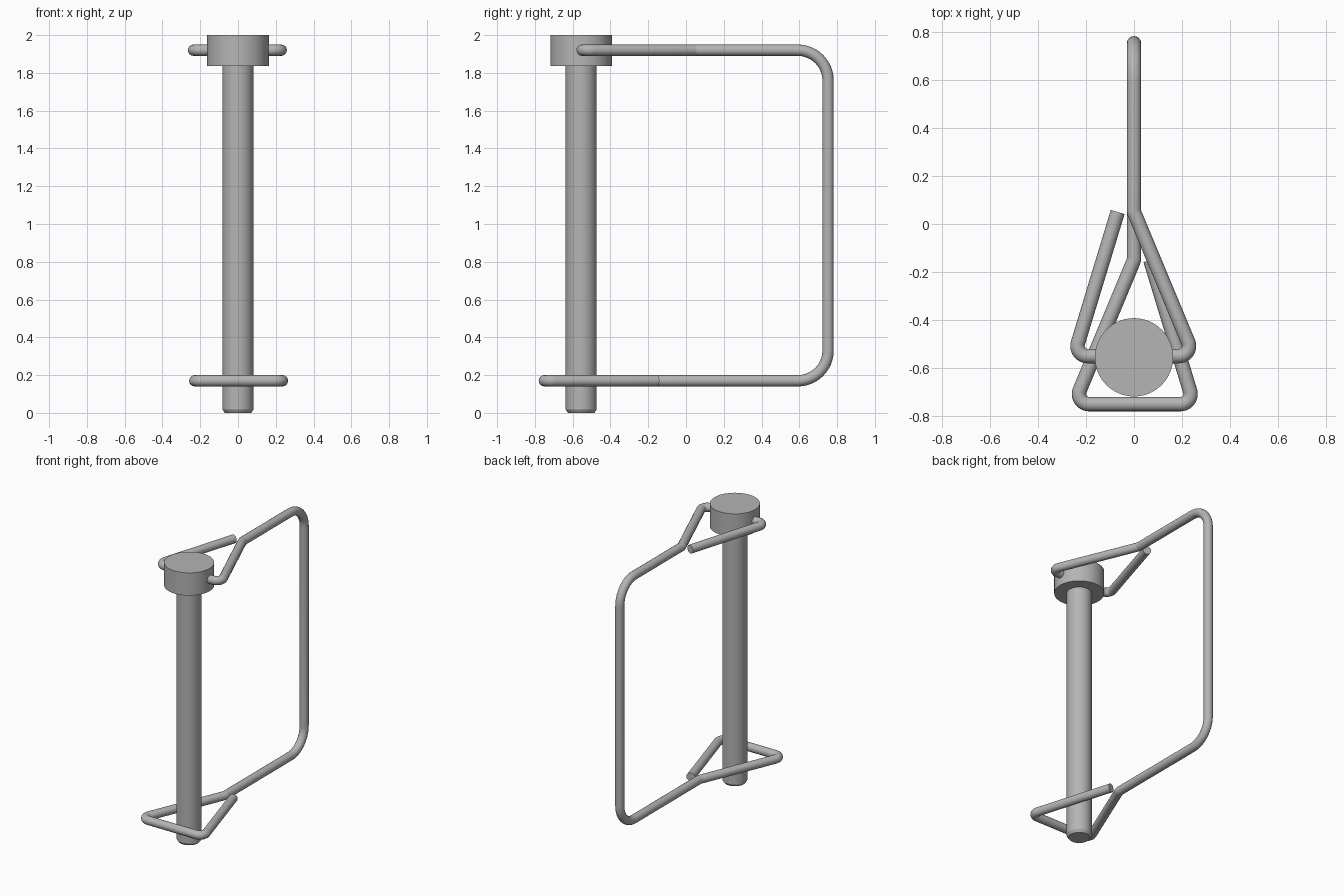
import bpy
import bmesh
from math import radians, tan
from mathutils import Vector

if "Cube" in bpy.data.objects:
    bpy.data.objects.remove(bpy.data.objects["Cube"])

steel = bpy.data.materials.new("grey_steel")
steel.use_nodes = True
colour = (0.46, 0.46, 0.46, 1)
steel.diffuse_color = colour
steel.node_tree.nodes["Principled BSDF"].inputs["Base Color"].default_value = colour

PIN_Y = -0.555
WIRE_R = 0.03


def finish(obj):
    obj.data.materials.clear()
    obj.data.materials.append(steel)
    bpy.ops.object.select_all(action="DESELECT")
    obj.select_set(True)
    bpy.context.view_layer.objects.active = obj
    bpy.ops.object.shade_smooth_by_angle(angle=radians(30))


def lathe_solid(name, profile, sides=64):
    """Closed round solid from (radius, height) pairs, bottom to top."""
    bm = bmesh.new()
    verts = [bm.verts.new((r, 0, z)) for r, z in profile]
    for a, b in zip(verts, verts[1:]):
        bm.edges.new((a, b))
    bmesh.ops.spin(bm, geom=bm.verts[:] + bm.edges[:], axis=(0, 0, 1), cent=(0, 0, 0),
                   angle=radians(360), steps=sides)
    bmesh.ops.remove_doubles(bm, verts=bm.verts, dist=0.0001)
    bmesh.ops.recalc_face_normals(bm, faces=bm.faces)
    mesh = bpy.data.meshes.new(name)
    bm.to_mesh(mesh)
    bm.free()
    obj = bpy.data.objects.new(name, mesh)
    bpy.context.collection.objects.link(obj)
    obj.location.y = PIN_Y
    finish(obj)


def fillet(prev, corner, nxt, radius, steps=12):
    """Points of a round bend at a corner."""
    u, v = (prev - corner).normalized(), (nxt - corner).normalized()
    half = u.angle(v) / 2
    reach = radius / tan(half)
    start, end = corner + u * reach, corner + v * reach
    centre = corner + (u + v).normalized() * (reach ** 2 + radius ** 2) ** 0.5
    a, b = start - centre, end - centre
    return [centre + a.slerp(b, i / steps) * radius / a.slerp(b, i / steps).length
            for i in range(steps + 1)]


def wire(name, path):
    """Round wire through (point, bend radius) pairs."""
    pts = [Vector(p) for p, r in path]
    line = [pts[0]]
    for i in range(1, len(pts) - 1):
        line += fillet(pts[i - 1], pts[i], pts[i + 1], path[i][1])
    line.append(pts[-1])
    curve = bpy.data.curves.new(name, "CURVE")
    curve.dimensions = "3D"
    curve.bevel_depth = WIRE_R
    curve.bevel_resolution = 6
    curve.use_fill_caps = True
    spline = curve.splines.new("POLY")
    spline.points.add(len(line) - 1)
    for point, co in zip(spline.points, line):
        point.co = (*co, 1)
    obj = bpy.data.objects.new(name, curve)
    bpy.context.collection.objects.link(obj)
    bpy.ops.object.select_all(action="DESELECT")
    obj.select_set(True)
    bpy.context.view_layer.objects.active = obj
    bpy.ops.object.convert(target="MESH")
    finish(bpy.context.view_layer.objects.active)


def hook(side, y, z):
    """Open triangular loop, from its free end to the straight arm."""
    return [((-side * 0.068, y, z), 0),
            ((-side * 0.25, y - 0.6, z), 0.042),
            ((side * 0.25, y - 0.6, z), 0.042),
            ((0, y, z), 0.04)]


# Pin with chamfered tip, and its round head
lathe_solid("pin_shaft", [(0, 0), (0.07, 0), (0.082, 0.018), (0.082, 1.9), (0, 1.9)])
lathe_solid("pin_head", [(0, 1.837), (0.163, 1.837), (0.163, 2), (0, 2)])

# Spring wire: upper loop through the head, square bow, lower loop around the tip
upper, lower, back = 1.92, 0.17, 0.752
bow = [((0, back, upper), 0.16), ((0, back, lower), 0.16)]
wire("wire_bail", hook(1, 0.05, upper) + bow + hook(-1, -0.15, lower)[::-1])
